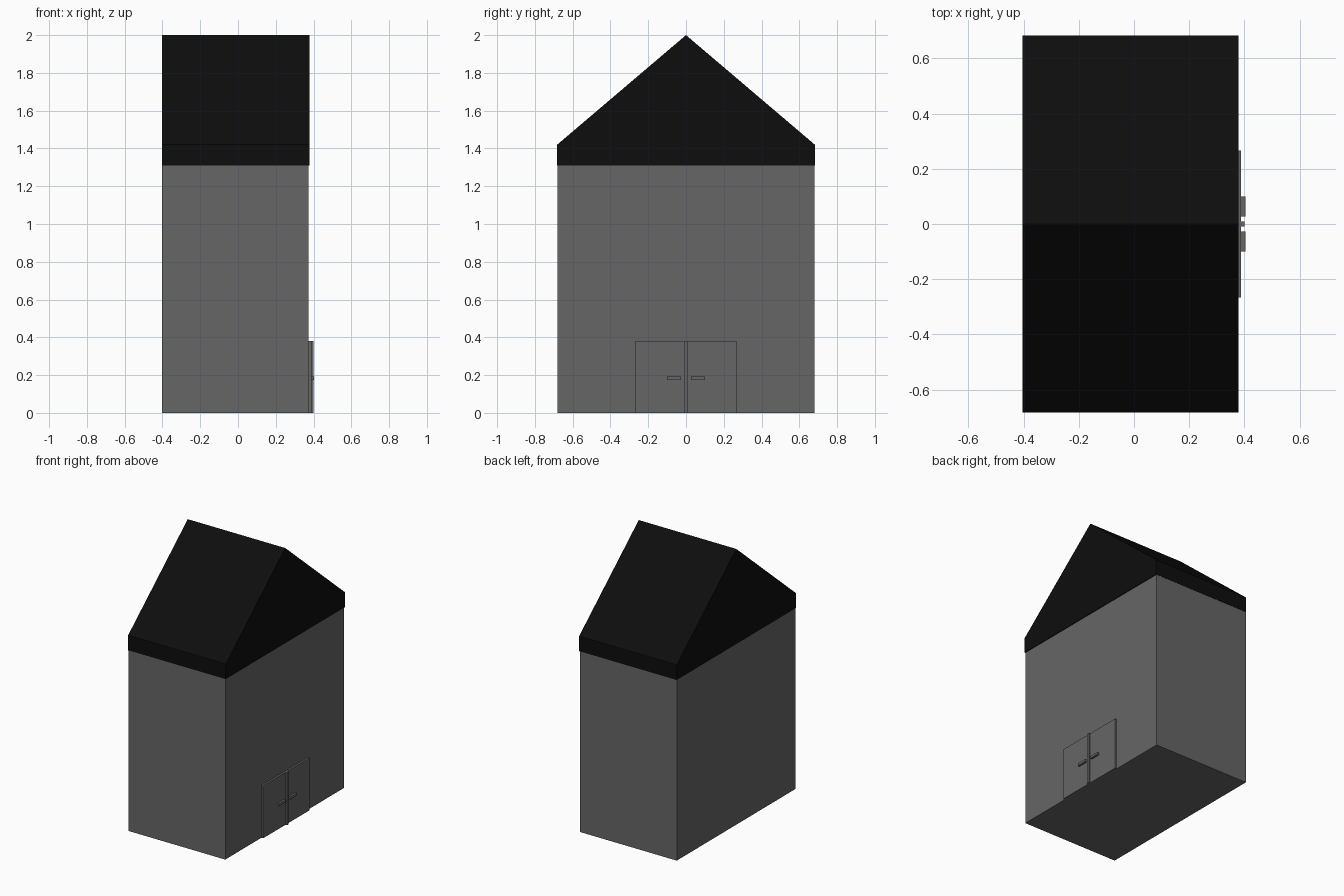
import bpy

if "Cube" in bpy.data.objects:
    bpy.data.objects.remove(bpy.data.objects["Cube"])


def material(name, value):
    m = bpy.data.materials.new(name)
    m.diffuse_color = (value, value, value, 1)
    m.use_nodes = True
    m.node_tree.nodes["Principled BSDF"].inputs["Base Color"].default_value = m.diffuse_color
    return m


def mesh_object(name, verts, faces, mat):
    me = bpy.data.meshes.new(name)
    me.from_pydata(verts, [], faces)
    me.materials.append(mat)
    ob = bpy.data.objects.new(name, me)
    bpy.context.collection.objects.link(ob)
    return ob


def extrude_x(name, profile, x0, x1, mat):
    """Extrude a counter-clockwise (y, z) profile along x."""
    n = len(profile)
    verts = [(x, y, z) for x in (x0, x1) for y, z in profile]
    faces = [tuple(reversed(range(n))), tuple(range(n, 2 * n))]
    faces += [(i, (i + 1) % n, (i + 1) % n + n, i + n) for i in range(n)]
    return mesh_object(name, verts, faces, mat)


def box(name, x, y, z, mat):
    return extrude_x(name, [(y[0], z[0]), (y[1], z[0]), (y[1], z[1]), (y[0], z[1])], x[0], x[1], mat)


grey = material("wall grey", 0.133)
black = material("roof black", 0.004)

# Walls
box("walls", (-0.402, 0.374), (-0.68, 0.68), (0, 1.31), grey)

# Gabled roof with a short vertical eave band
extrude_x("roof", [(-0.682, 1.31), (0.682, 1.31), (0.682, 1.42), (0, 2.0), (-0.682, 1.42)],
          -0.403, 0.379, black)

# Double door: two leaves, each with a handle, and a centre strip
for side, s in (("left", -1), ("right", 1)):
    box("door_" + side, (0.37, 0.388), sorted((0, s * 0.267)), (0, 0.38), grey)
    box("door_handle_" + side, (0.386, 0.403), sorted((s * 0.027, s * 0.1)), (0.174, 0.192), grey)
box("door_centre_strip", (0.386, 0.4), (-0.009, 0.009), (0, 0.38), grey)
